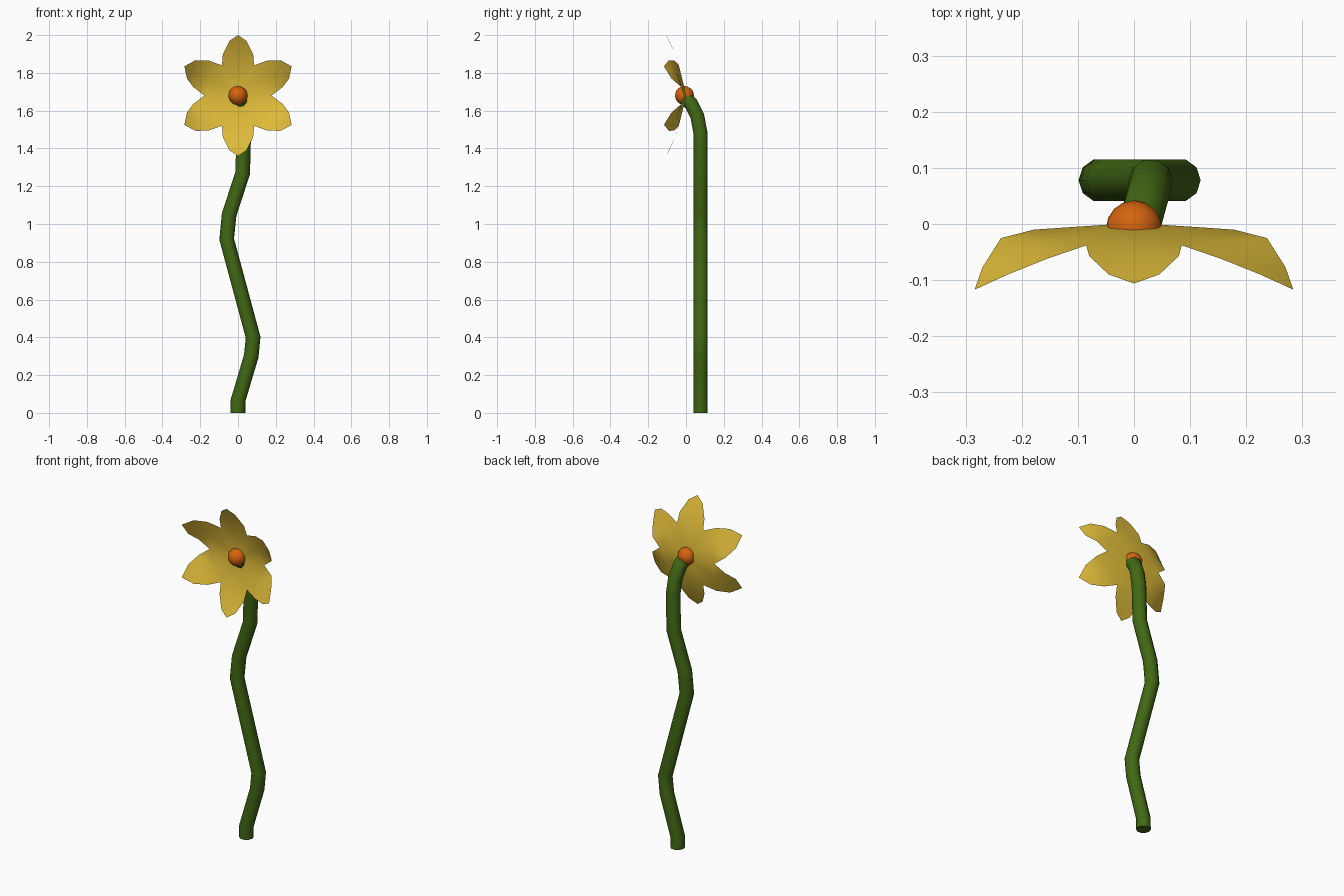
import bpy, bmesh, math
from mathutils import Vector

if "Cube" in bpy.data.objects:
    bpy.data.objects.remove(bpy.data.objects["Cube"])

HEAD_Z = 1.68


def material(name, color):
    m = bpy.data.materials.new(name)
    m.diffuse_color = (*color, 1)
    m.use_nodes = True
    m.node_tree.nodes["Principled BSDF"].inputs["Base Color"].default_value = m.diffuse_color
    return m


yellow = material("petal_yellow", (0.74, 0.50, 0.042))
green = material("stem_green", (0.054, 0.138, 0.007))
orange = material("center_orange", (0.66, 0.125, 0.005))


def smooth(obj, angle):
    bpy.ops.object.select_all(action='DESELECT')
    obj.select_set(True)
    bpy.context.view_layer.objects.active = obj
    bpy.ops.object.shade_smooth_by_angle(angle=math.radians(angle))


# Stem: round tube along a winding path, bending forward at the top
path = [(0, .078, 0), (0, .078, .065), (.07, .078, .30), (.08, .078, .40),
        (-.06, .078, .92), (-.047, .078, 1.05), (.025, .078, 1.27),
        (.03, .077, 1.48), (.027, .06, 1.57), (.018, .028, 1.635), (.01, -.002, 1.665)]
curve = bpy.data.curves.new("stem", 'CURVE')
curve.dimensions = '3D'
curve.bevel_depth = 0.039
curve.bevel_resolution = 3
curve.use_fill_caps = True
spline = curve.splines.new('POLY')
spline.points.add(len(path) - 1)
for p, co in zip(spline.points, path):
    p.co = (*co, 1)
stem = bpy.data.objects.new("stem", curve)
bpy.context.collection.objects.link(stem)
stem.select_set(True)
bpy.context.view_layer.objects.active = stem
bpy.ops.object.convert(target='MESH')
stem = bpy.context.object
stem.data.materials.clear()
stem.data.materials.append(green)
smooth(stem, 40)

# Petal cross rows (edge, middle, edge), from the flower centre out to the tip
upright = [[(-.085, -.038, .16), (0, -.036, .15), (.085, -.038, .16)],
           [(-.08, -.057, .22), (0, -.057, .22), (.08, -.057, .22)],
           [(-.045, -.09, .29), (0, -.09, .285), (.045, -.09, .29)]]
sideways = [[(.085, -.038, .16), (.145, -.03, .085), (.178, -.01, 0)],
            [(.155, -.062, .185), (.2, -.047, .12), (.237, -.025, .045)],
            [(.225, -.09, .187), (.245, -.083, .145), (.27, -.077, .09)]]

bm = bmesh.new()


def petal(rows, tip, sx, sz):
    def vert(c):
        return bm.verts.new(Vector((c[0] * sx, c[1], HEAD_Z + c[2] * sz)))
    center, end = vert((0, 0.002, 0)), vert(tip)
    grid = [[vert(c) for c in row] for row in rows]
    for i in (0, 1):
        bm.faces.new((center, grid[0][i], grid[0][i + 1]))
        for a, b in zip(grid, grid[1:]):
            bm.faces.new((a[i], b[i], b[i + 1], a[i + 1]))
        bm.faces.new((grid[-1][i], end, grid[-1][i + 1]))


# Six petals: top and bottom, plus four mirrored side petals
for sz in (1, -1):
    petal(upright, (0, -.106, .32), 1, sz)
    for sx in (1, -1):
        petal(sideways, (.284, -.117, .155), sx, sz)
bmesh.ops.remove_doubles(bm, verts=bm.verts, dist=0.002)
bmesh.ops.recalc_face_normals(bm, faces=bm.faces)
bm.normal_update()
if sum(f.normal.y * f.calc_area() for f in bm.faces) > 0:
    bmesh.ops.reverse_faces(bm, faces=bm.faces)
mesh = bpy.data.meshes.new("petals")
bm.to_mesh(mesh)
bm.free()
petals = bpy.data.objects.new("petals", mesh)
bpy.context.collection.objects.link(petals)
mesh.materials.append(yellow)
smooth(petals, 40)

# Round flower centre
bpy.ops.mesh.primitive_uv_sphere_add(segments=16, ring_count=10, radius=0.05,
                                     location=(0, -.008, HEAD_Z))
center = bpy.context.object
center.name = "flower_center"
center.data.materials.append(orange)
smooth(center, 60)
